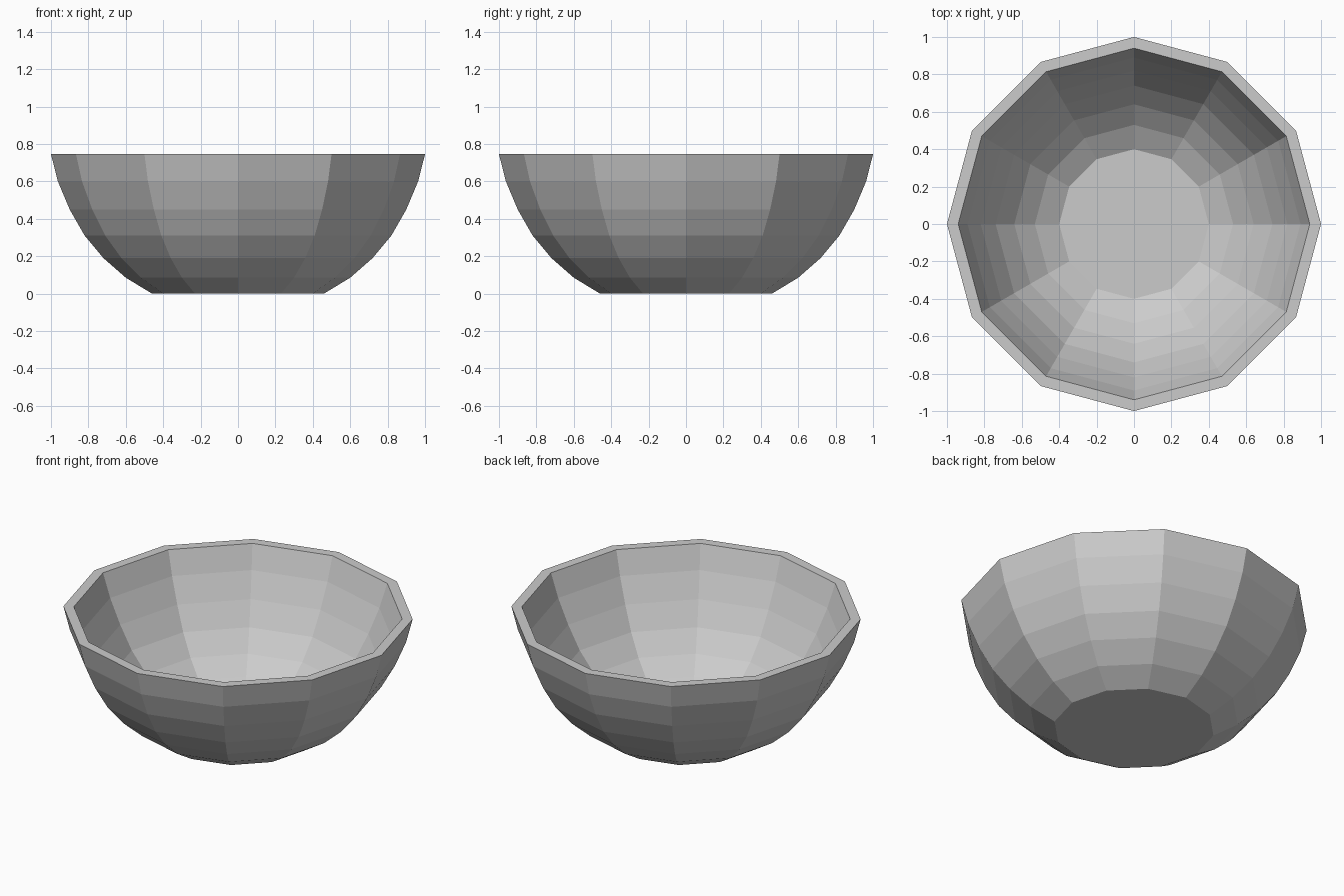
import bpy, bmesh
from math import cos, sin, tau

if "Cube" in bpy.data.objects:
    bpy.data.objects.remove(bpy.data.objects["Cube"])

SIDES = 12

# (radius, height) from the base up the outside, over the rim, down to the inner floor
outer = [(0.46, 0.0), (0.60, 0.085), (0.72, 0.19), (0.82, 0.31), (0.90, 0.45), (0.963, 0.60), (1.0, 0.745)]
inner = [(0.94, 0.745), (0.89, 0.60), (0.82, 0.45), (0.74, 0.31), (0.64, 0.19), (0.53, 0.095), (0.40, 0.02)]


def lathe(name, profile):
    """Spin a profile into a flat-faced solid, capping both ends."""
    bm = bmesh.new()
    rings = [[bm.verts.new((r * cos(tau * i / SIDES), r * sin(tau * i / SIDES), z))
              for i in range(SIDES)] for r, z in profile]
    for low, high in zip(rings, rings[1:]):
        for i in range(SIDES):
            j = (i + 1) % SIDES
            bm.faces.new((low[i], low[j], high[j], high[i]))
    bm.faces.new(rings[0][::-1])
    bm.faces.new(rings[-1])
    mesh = bpy.data.meshes.new(name)
    bm.to_mesh(mesh)
    bm.free()
    obj = bpy.data.objects.new(name, mesh)
    bpy.context.collection.objects.link(obj)
    return obj


# Bowl: faceted shell with a flat rim and flat base
lathe("bowl", outer + inner)
